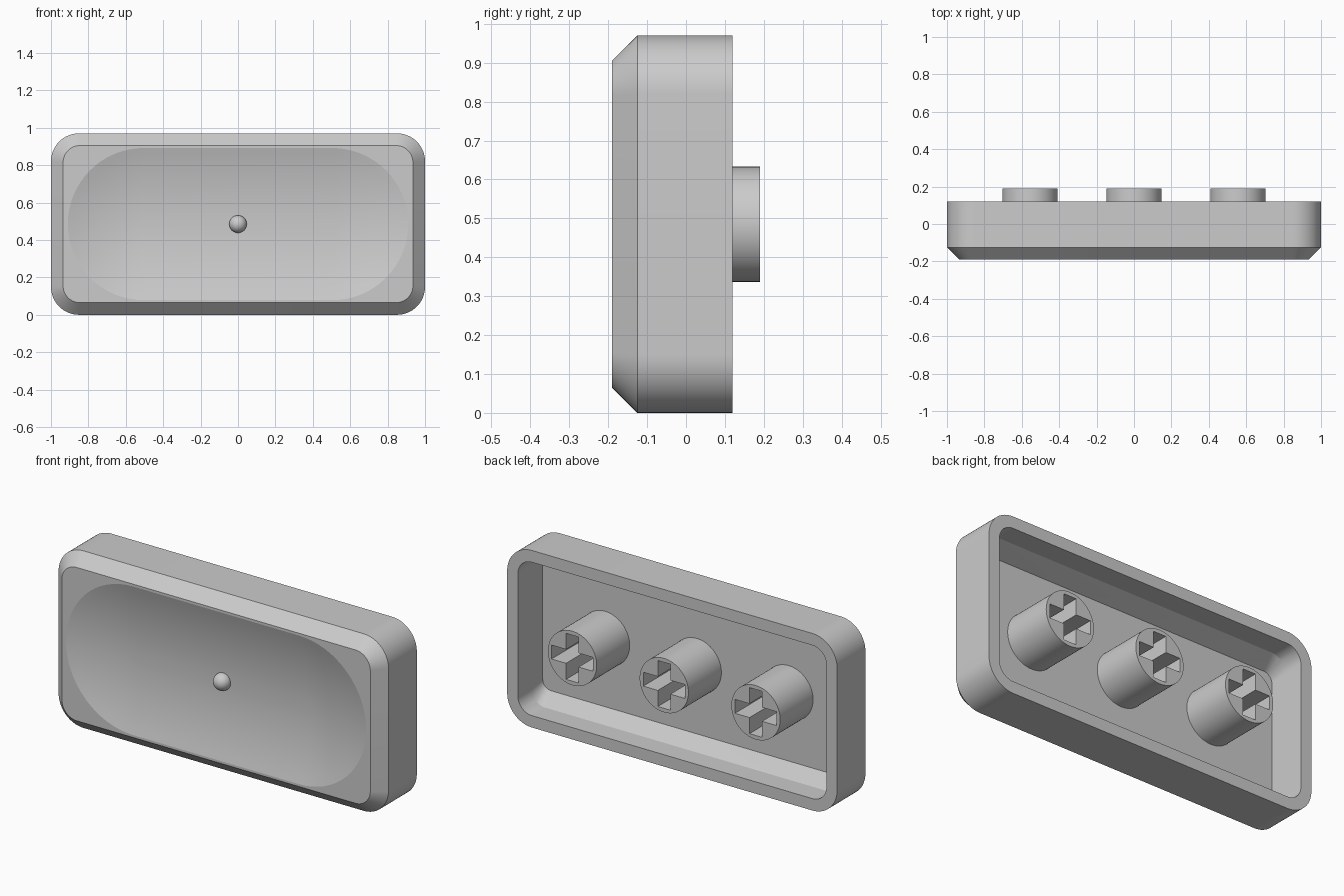
import bpy, bmesh, math

if "Cube" in bpy.data.objects:
    bpy.data.objects.remove(bpy.data.objects["Cube"], do_unlink=True)

MID_Z = 0.485

grey = bpy.data.materials.new("plain_grey")
grey.use_nodes = True
grey.diffuse_color = (0.6, 0.6, 0.6, 1)
grey.node_tree.nodes["Principled BSDF"].inputs["Base Color"].default_value = (0.6, 0.6, 0.6, 1)


def rounded_rect(half_w, half_h, radius, y, steps=16):
    """Ring of points in the XZ plane at depth y."""
    points = []
    for corner, (sx, sz) in enumerate([(1, 1), (-1, 1), (-1, -1), (1, -1)]):
        for i in range(steps + 1):
            a = math.pi / 2 * (corner + i / steps)
            points.append((sx * (half_w - radius) + radius * math.cos(a), y,
                           MID_Z + sz * (half_h - radius) + radius * math.sin(a)))
    return points


def circle(cx, radius, y, sides=64):
    return [(cx + radius * math.cos(math.tau * i / sides), y,
             MID_Z + radius * math.sin(math.tau * i / sides)) for i in range(sides)]


def cross(cx, arm, half, y):
    quarter = [(arm, -half), (arm, half), (half, half)]
    points = []
    for _ in range(4):
        points += [(cx + x, y, MID_Z + z) for x, z in quarter]
        quarter = [(-z, x) for x, z in quarter]
    return points


def loft(bm, rings, cap_start=False, cap_end=False):
    loops = [[bm.verts.new(p) for p in ring] for ring in rings]
    for a, b in zip(loops, loops[1:]):
        for i in range(len(a)):
            j = (i + 1) % len(a)
            bm.faces.new((a[i], a[j], b[j], b[i]))
    if cap_start:
        bm.faces.new(loops[0])
    if cap_end:
        bm.faces.new(loops[-1])
    return loops


def finish(bm, name, angle):
    bmesh.ops.remove_doubles(bm, verts=bm.verts, dist=0.00001)
    bmesh.ops.recalc_face_normals(bm, faces=bm.faces)
    mesh = bpy.data.meshes.new(name)
    bm.to_mesh(mesh)
    bm.free()
    mesh.materials.append(grey)
    obj = bpy.data.objects.new(name, mesh)
    bpy.context.collection.objects.link(obj)
    bpy.ops.object.select_all(action="DESELECT")
    obj.select_set(True)
    bpy.context.view_layer.objects.active = obj
    bpy.ops.object.shade_smooth_by_angle(angle=math.radians(angle))
    return obj


# Shell: hollow back, rim, chamfered front and scooped dish in one loft
FRONT, BACK, FLOOR = -0.19, 0.12, -0.095
rings = [
    rounded_rect(0.935, 0.375, 0.05, FLOOR),
    rounded_rect(0.935, 0.42, 0.085, 0.005),
    rounded_rect(0.935, 0.42, 0.085, BACK),
    rounded_rect(1, MID_Z, 0.15, BACK),
    rounded_rect(1, MID_Z, 0.15, -0.125),
    rounded_rect(0.935, 0.42, 0.09, FRONT),
]
DISH_R, DISH_DEPTH, DISH_STEPS = 0.407, 0.06, 12
for k in range(DISH_STEPS):
    t = 1 - k / DISH_STEPS
    r = DISH_R * t
    rings.append(rounded_rect(0.503 + r, r, r, FRONT + DISH_DEPTH * (1 - t * t)))
shell = bmesh.new()
loft(shell, rings, cap_start=True, cap_end=True)
finish(shell, "cap_shell", 12)

# Stems with cross-shaped sockets
TIP = 0.19
for name, cx in (("right_stem", -0.556), ("middle_stem", 0), ("left_stem", 0.556)):
    bm = bmesh.new()
    outer = loft(bm, [circle(cx, 0.148, FLOOR), circle(cx, 0.148, TIP)])[-1]
    socket = loft(bm, [cross(cx, 0.126, 0.038, TIP), cross(cx, 0.126, 0.038, -0.05)],
                  cap_end=True)[0]
    edges = [bm.edges.get((loop[i - 1], loop[i]))
             for loop in (outer, socket) for i in range(len(loop))]
    bmesh.ops.triangle_fill(bm, edges=edges, use_beauty=True, normal=(0, 1, 0))
    finish(bm, name, 30)

# Small round bump in the middle of the dish
bm = bmesh.new()
bmesh.ops.create_uvsphere(bm, u_segments=32, v_segments=16, radius=0.047)
bmesh.ops.translate(bm, verts=bm.verts, vec=(0, FRONT + 0.055, MID_Z))
finish(bm, "centre_bump", 30)
